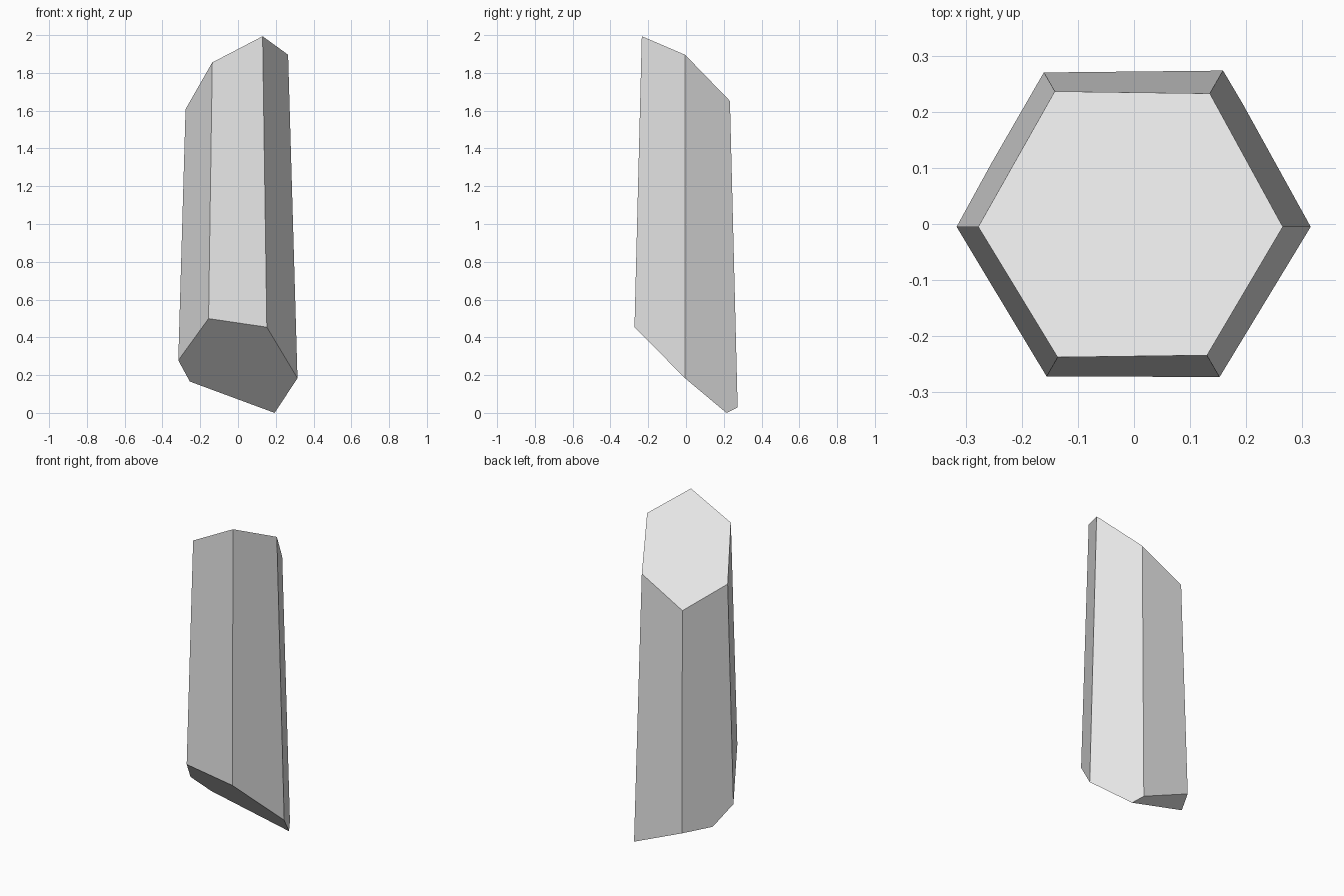
import bpy, bmesh, math
from mathutils import Matrix, Vector

cube = bpy.data.objects.get("Cube")
if cube:
    bpy.data.objects.remove(cube, do_unlink=True)

# Pale grey stone
stone = bpy.data.materials.new("pale_grey_stone")
stone.use_nodes = True
colour = (0.8, 0.8, 0.8, 1.0)
stone.diffuse_color = colour
stone.node_tree.nodes["Principled BSDF"].inputs["Base Color"].default_value = colour


def slice_off(bm, point, normal):
    """Remove everything on the normal's side of a plane and cap the cut."""
    geom = bm.verts[:] + bm.edges[:] + bm.faces[:]
    bmesh.ops.bisect_plane(bm, geom=geom, dist=1e-5, plane_co=Vector(point),
                           plane_no=Vector(normal).normalized(), clear_outer=True)
    rim = [e for e in bm.edges if e.is_boundary]
    bmesh.ops.holes_fill(bm, edges=rim, sides=0)


# Tapered six-sided column, longer than needed at both ends
BOTTOM, TOP = -0.4, 2.6
bm = bmesh.new()
place = Matrix.Translation((-0.002, -0.005, (BOTTOM + TOP) / 2)) @ Matrix.Rotation(math.pi / 6, 4, 'Z')
bmesh.ops.create_cone(bm, cap_ends=True, segments=6, radius1=0.334, radius2=0.247,
                      depth=TOP - BOTTOM, matrix=place)

# Slanted top, large front undercut, small back undercut
slice_off(bm, (0.13, -0.235, 2.0), (-0.53, 0.74, 1))
slice_off(bm, (0.15, -0.275, 0.462), (-0.15, -0.92, -1))
slice_off(bm, (0.195, 0.21, 0.004), (-0.424, 0.2265, -1))
bmesh.ops.recalc_face_normals(bm, faces=bm.faces[:])

# Stand the shard on the ground
lowest = min(v.co.z for v in bm.verts)
bmesh.ops.translate(bm, verts=bm.verts[:], vec=(0, 0, -lowest))

mesh = bpy.data.meshes.new("stone_shard")
bm.to_mesh(mesh)
bm.free()
mesh.materials.append(stone)
shard = bpy.data.objects.new("stone_shard", mesh)
bpy.context.collection.objects.link(shard)
